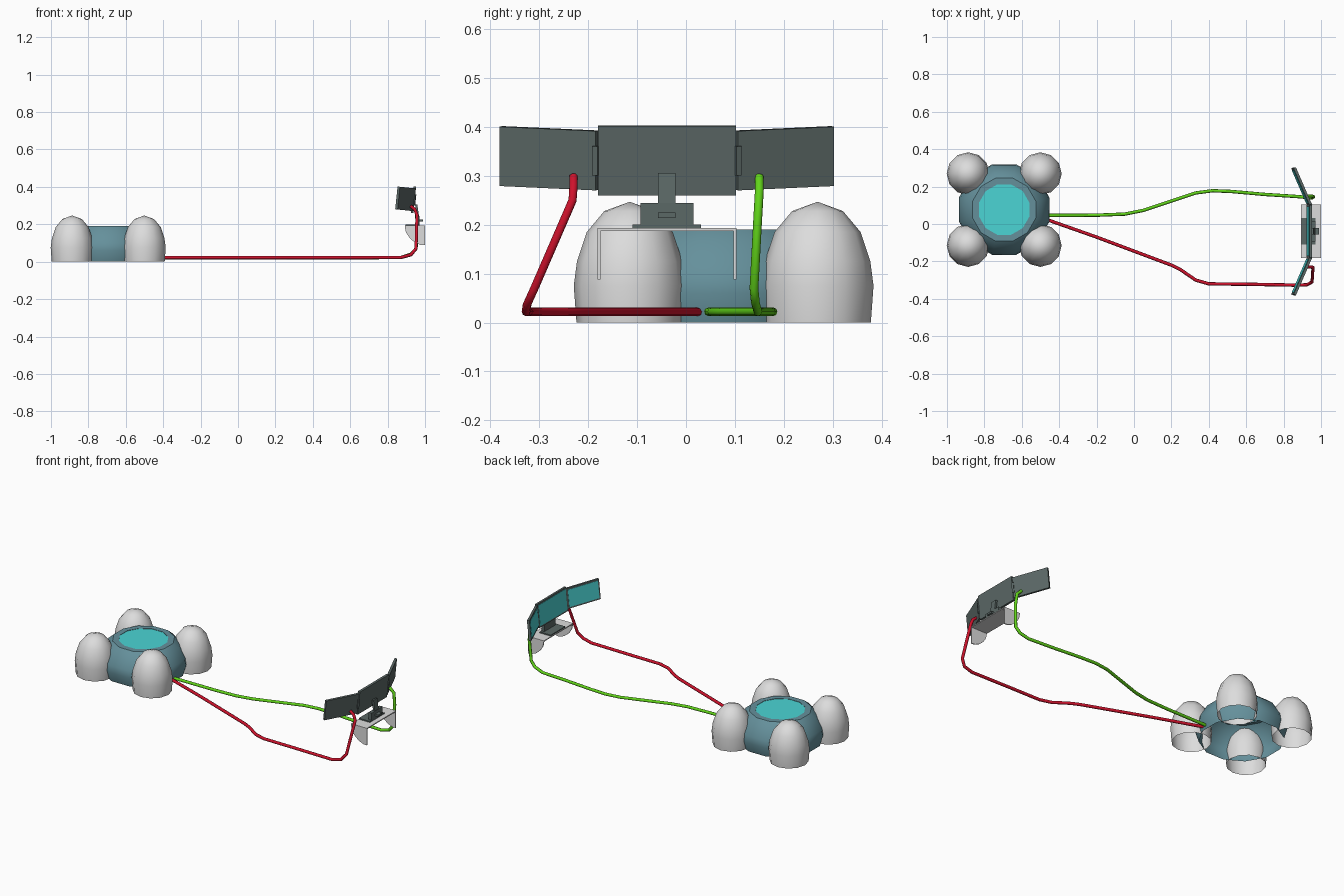
import bpy, bmesh, math
from mathutils import Matrix, Vector

cube = bpy.data.objects.get("Cube")
if cube:
    bpy.data.objects.remove(cube, do_unlink=True)


def material(name, color):
    m = bpy.data.materials.new(name)
    m.use_nodes = True
    m.diffuse_color = (*color, 1)
    node = next(n for n in m.node_tree.nodes if n.type == 'BSDF_PRINCIPLED')
    node.inputs["Base Color"].default_value = (*color, 1)
    return m


WHITE = material("pale_grey", (0.72, 0.72, 0.72))
BLUE = material("blue_grey", (0.13, 0.28, 0.33))
CYAN = material("cyan", (0.07, 0.66, 0.66))
DARK = material("dark_grey", (0.105, 0.138, 0.133))
RED = material("red", (0.62, 0.006, 0.025))
GREEN = material("green", (0.12, 0.66, 0.01))


def add(name, bm, mat, matrix=Matrix(), smooth=None):
    bmesh.ops.recalc_face_normals(bm, faces=bm.faces)
    mesh = bpy.data.meshes.new(name)
    bm.to_mesh(mesh)
    bm.free()
    ob = bpy.data.objects.new(name, mesh)
    bpy.context.collection.objects.link(ob)
    mesh.materials.append(mat)
    ob.matrix_world = matrix
    if smooth:
        bpy.ops.object.select_all(action='DESELECT')
        ob.select_set(True)
        bpy.context.view_layer.objects.active = ob
        bpy.ops.object.shade_smooth_by_angle(angle=math.radians(smooth))
    return ob


def box(name, lo, hi, mat, matrix=Matrix()):
    lo, hi = Vector(lo), Vector(hi)
    bm = bmesh.new()
    bmesh.ops.create_cube(bm, size=1)
    for v in bm.verts:
        v.co = Vector([c * s for c, s in zip(v.co, hi - lo)]) + (lo + hi) / 2
    return add(name, bm, mat, matrix)


def lathe(name, profile, sides, turn, mat, place, smooth):
    """Open shell spun around z from (radius, height) points."""
    bm = bmesh.new()
    verts = [bm.verts.new((r, 0, z)) for r, z in profile]
    edges = [bm.edges.new(pair) for pair in zip(verts, verts[1:])]
    bmesh.ops.spin(bm, geom=verts + edges, axis=(0, 0, 1), cent=(0, 0, 0),
                   angle=2 * math.pi, steps=sides)
    bmesh.ops.remove_doubles(bm, verts=bm.verts, dist=0.0005)
    rot = Matrix.Rotation(turn, 4, 'Z')
    return add(name, bm, mat, Matrix.Translation(place) @ rot, smooth)


# Round tank with an open underside and a cyan pool on top
CX, CY = -0.694, 0.077
lathe("tank_body", [(0.232, 0), (0.25, 0.06), (0.243, 0.1), (0.205, 0.165),
                    (0.175, 0.19), (0.14, 0.19), (0.14, 0.18)],
      12, math.radians(15), BLUE, (CX, CY, 0), 35)
bm = bmesh.new()
bmesh.ops.create_circle(bm, cap_ends=True, segments=24, radius=0.141)
add("tank_pool", bm, CYAN, Matrix.Translation((CX, CY, 0.188)))

# Four domed pods around the tank
POD = [(0.109, 0), (0.1145, 0.075), (0.108, 0.125), (0.088, 0.185),
       (0.052, 0.228), (0, 0.247)]
for sx, side in ((-1, "right"), (1, "left")):
    for sy, end in ((-1, "front"), (1, "back")):
        lathe(f"pod_{end}_{side}", POD, 12, 0, WHITE,
              (CX + sx * 0.193, CY + sy * 0.192, 0), 40)


# Cables
def cable(name, points, mat):
    cu = bpy.data.curves.new(name, 'CURVE')
    cu.dimensions = '3D'
    cu.bevel_depth = 0.009
    cu.bevel_resolution = 2
    cu.use_fill_caps = True
    sp = cu.splines.new('POLY')
    sp.points.add(len(points) - 1)
    for p, co in zip(sp.points, points):
        p.co = (*co, 1)
    sp.use_smooth = True
    cu.materials.append(mat)
    ob = bpy.data.objects.new(name, cu)
    bpy.context.collection.objects.link(ob)


Z = 0.022
cable("red_cable", [(-0.47, 0.025, Z), (-0.2, -0.07, Z), (0.2, -0.22, Z),
                    (0.25, -0.245, Z), (0.33, -0.3, Z), (0.4, -0.32, Z),
                    (0.6, -0.322, Z), (0.87, -0.327, Z), (0.925, -0.325, 0.037),
                    (0.952, -0.31, 0.07), (0.957, -0.232, 0.25),
                    (0.945, -0.23, 0.28), (0.922, -0.23, 0.298)], RED)
cable("green_cable", [(-0.47, 0.046, Z), (-0.2, 0.047, Z), (-0.05, 0.053, Z),
                      (0.05, 0.073, Z), (0.33, 0.166, Z), (0.42, 0.178, Z),
                      (0.52, 0.174, Z), (0.7, 0.158, Z), (0.87, 0.147, Z),
                      (0.925, 0.142, 0.04), (0.952, 0.139, 0.07),
                      (0.96, 0.146, 0.2), (0.952, 0.15, 0.27),
                      (0.922, 0.15, 0.298)], GREEN)

# Bracket shelf with rounded cheeks
MID = -0.039
box("shelf_top", (0.892, MID - 0.142, 0.187), (1, MID + 0.142, 0.193), WHITE)
CHEEK = [(1, 0.187), (1, 0.088), (0.975, 0.09), (0.945, 0.103), (0.917, 0.127),
         (0.898, 0.157), (0.892, 0.187)]
for s, side in ((-1, "front"), (1, "back")):
    bm = bmesh.new()
    face = bm.faces.new([bm.verts.new((x, MID + s * 0.142, z)) for x, z in CHEEK])
    out = bmesh.ops.extrude_face_region(bm, geom=[face])["geom"]
    bmesh.ops.translate(bm, vec=(0, -s * 0.006, 0),
                        verts=[v for v in out if isinstance(v, bmesh.types.BMVert)])
    add(f"shelf_cheek_{side}", bm, WHITE)

# Monitor stand
box("stand_base", (0.895, MID - 0.07, 0.193), (0.97, MID + 0.07, 0.2), DARK)
box("stand_block", (0.95, MID - 0.054, 0.2), (0.97, MID + 0.054, 0.244), DARK)
box("stand_knob", (0.97, MID - 0.018, 0.214), (0.99, MID + 0.018, 0.225), DARK)
lean = Matrix.Translation((0.962, MID, 0.24)) @ Matrix.Rotation(math.radians(-8), 4, 'Y')
box("stand_post", (-0.006, -0.018, 0), (0.006, 0.018, 0.066), DARK, lean)

# Three tilted monitors, the outer two angled inwards
TILT = Matrix.Translation((0.938, MID, 0.3315)) @ Matrix.Rotation(math.radians(6), 4, 'Y')


def monitor(name, y0, y1, half, matrix):
    rim = 0.009
    box(name + "_case", (-0.007, y0, -half), (0.007, y1, half), DARK, matrix)
    box(name + "_screen", (-0.009, y0 + rim, -half + rim),
        (-0.006, y1 - rim, half - rim), CYAN, matrix)


monitor("monitor_middle", -0.141, 0.141, 0.0715, TILT)
for s, side in ((-1, "front"), (1, "back")):
    hinge = (TILT @ Matrix.Translation((0, s * 0.143, 0))
             @ Matrix.Rotation(s * math.radians(23.5), 4, 'Z'))
    y = sorted((0, s * 0.214))
    monitor(f"monitor_{side}", y[0], y[1], 0.061, hinge)
    box(f"monitor_hinge_{side}", (0.004, -0.006, -0.03), (0.011, 0.006, 0.03), DARK, hinge)
